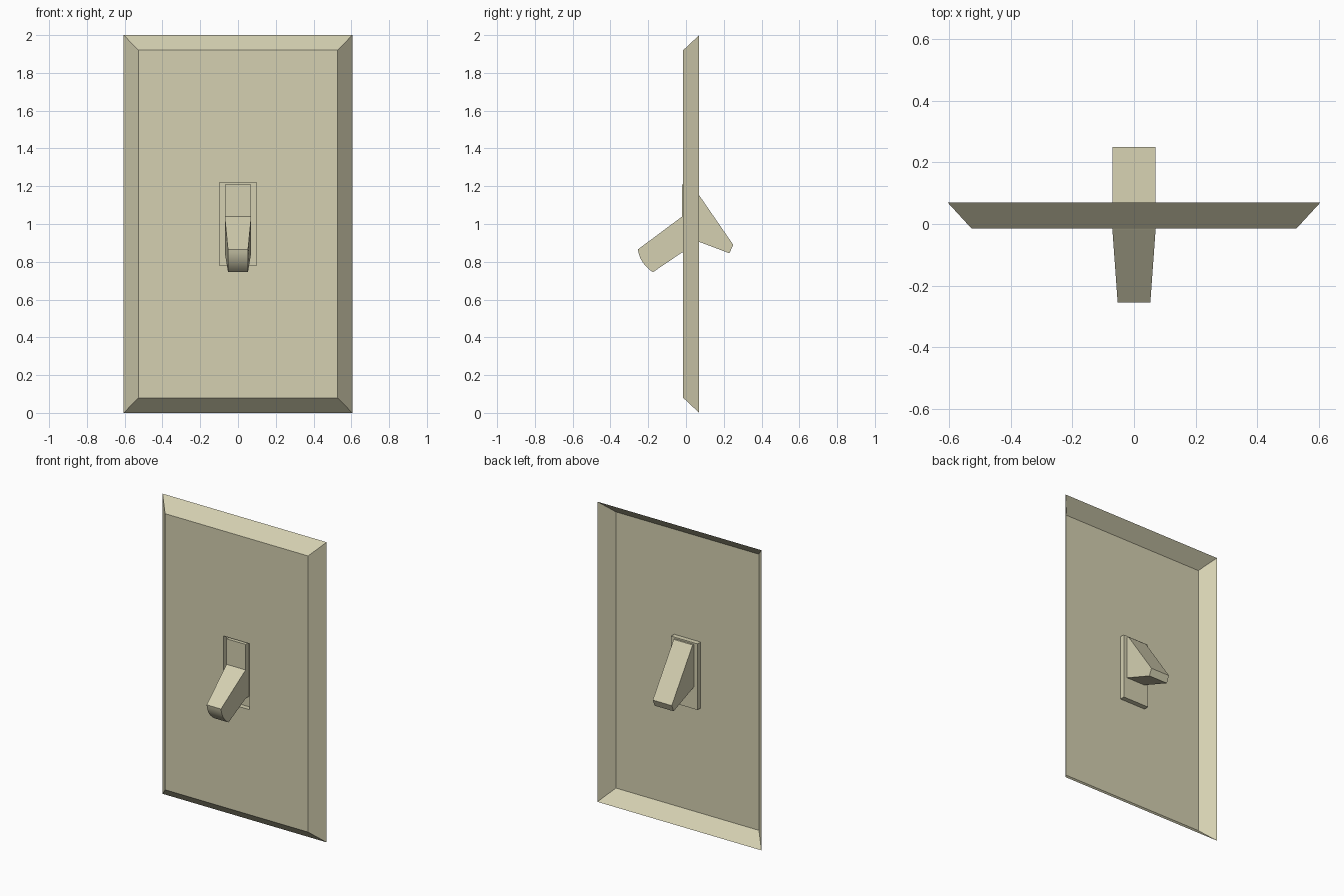
import bpy, bmesh

if "Cube" in bpy.data.objects:
    bpy.data.objects.remove(bpy.data.objects["Cube"])

ivory = bpy.data.materials.new("ivory_plastic")
ivory.diffuse_color = (0.66, 0.63, 0.44, 1)
ivory.use_nodes = True
ivory.node_tree.nodes["Principled BSDF"].inputs["Base Color"].default_value = ivory.diffuse_color


def finish(bm, name):
    me = bpy.data.meshes.new(name)
    bm.to_mesh(me)
    bm.free()
    me.materials.append(ivory)
    ob = bpy.data.objects.new(name, me)
    bpy.context.collection.objects.link(ob)
    return ob


def ring(bm, hx, z0, z1, y):
    return [bm.verts.new((x, y, z)) for x, z in ((-hx, z0), (hx, z0), (hx, z1), (-hx, z1))]


# Wall plate: open-backed sheet with sloped rim and a shallow recess for the switch
bm = bmesh.new()
rings = [ring(bm, 0.605, 0.0, 2.0, 0.07),
         ring(bm, 0.527, 0.08, 1.92, -0.015),
         ring(bm, 0.097, 0.78, 1.22, -0.015),
         ring(bm, 0.097, 0.78, 1.22, 0.018)]
for a, b in zip(rings, rings[1:]):
    for i in range(4):
        j = (i + 1) % 4
        bm.faces.new((a[i], a[j], b[j], b[i]))
bm.faces.new(rings[-1])
# dissolve nothing: the front stays as four flat panels around the recess
finish(bm, "wall_plate")


def loft_sides(bm, pts, closed=True, smooth=()):
    """Mirror a (y, z, half width) profile to both sides and bridge it."""
    left = [bm.verts.new((-w, y, z)) for y, z, w in pts]
    right = [bm.verts.new((w, y, z)) for y, z, w in pts]
    bm.faces.new(left)
    bm.faces.new(right[::-1])
    n = len(pts)
    for i in range(n if closed else n - 1):
        j = (i + 1) % n
        f = bm.faces.new((left[i], right[i], right[j], left[j]))
        f.smooth = i in smooth
    bmesh.ops.recalc_face_normals(bm, faces=bm.faces)


# Inner switch body: block in the recess with a wedge reaching out the back
W = 0.07
bm = bmesh.new()
body = [(-0.02, 1.21), (-0.02, 0.85), (0.018, 0.85), (0.018, 0.925),
        (0.23, 0.845), (0.25, 0.89), (0.03, 1.21)]
loft_sides(bm, [(y, z, W) for y, z in body])
finish(bm, "switch_body")

# Front lever: tapered, with a rounded tip
N = 10
p0, pc, p1 = (-0.255, 0.865), (-0.243, 0.789), (-0.175, 0.745)
tip = []
for k in range(N + 1):
    t = k / N
    y, z = ((1 - t) ** 2 * a + 2 * t * (1 - t) * c + t * t * b for a, c, b in zip(p0, pc, p1))
    tip.append((y, z, 0.053))
bm = bmesh.new()
loft_sides(bm, [(-0.02, 1.04, W)] + tip + [(-0.02, 0.85, W)],
           closed=False, smooth=range(1, N + 1))
finish(bm, "lever")
